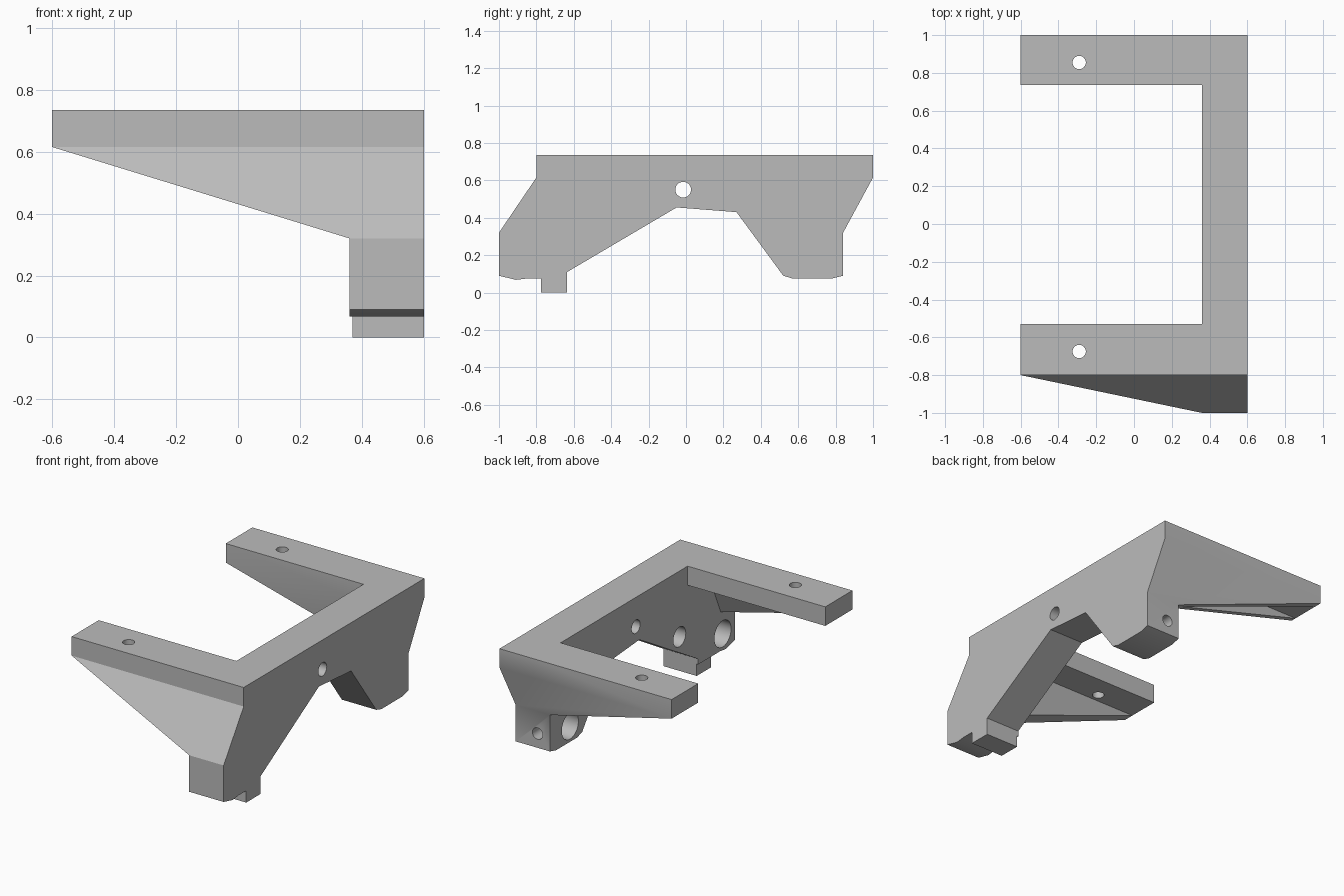
import bpy, bmesh, math
from mathutils import Vector

cube = bpy.data.objects.get("Cube")
if cube:
    bpy.data.objects.remove(cube, do_unlink=True)

grey = bpy.data.materials.new("plain grey")
grey.use_nodes = True
colour = (0.5, 0.5, 0.5, 1)
grey.diffuse_color = colour
grey.node_tree.nodes["Principled BSDF"].inputs["Base Color"].default_value = colour

TOP, LOW, KNEE = 0.735, 0.615, 0.32
TIP, INNER, OUTER = -0.6, 0.36, 0.6


def add_object(name, bm):
    bmesh.ops.recalc_face_normals(bm, faces=bm.faces)
    mesh = bpy.data.meshes.new(name)
    bm.to_mesh(mesh)
    bm.free()
    mesh.materials.append(grey)
    obj = bpy.data.objects.new(name, mesh)
    bpy.context.collection.objects.link(obj)
    return obj


def extrude_profile(name, points, x0, x1):
    bm = bmesh.new()
    face = bm.faces.new([bm.verts.new((x0, y, z)) for y, z in points])
    out = bmesh.ops.extrude_face_region(bm, geom=[face])
    verts = [v for v in out["geom"] if isinstance(v, bmesh.types.BMVert)]
    bmesh.ops.translate(bm, verts=verts, vec=(x1 - x0, 0, 0))
    return add_object(name, bm)


def box(name, x0, x1, y0, y1, z0, z1):
    return extrude_profile(name, [(y0, z0), (y1, z0), (y1, z1), (y0, z1)], x0, x1)


def rib(name, top, bottom):
    """Triangular web under an arm; top and bottom are (y, y) thickness spans."""
    bm = bmesh.new()
    for a, b in zip(top, bottom):
        for p in ((TIP, a, LOW), (INNER, a, LOW), (INNER, b, KNEE)):
            bm.verts.new(p)
    bmesh.ops.convex_hull(bm, input=bm.verts)
    bmesh.ops.dissolve_limit(bm, angle_limit=0.01, verts=bm.verts, edges=bm.edges)
    return add_object(name, bm)


def cutter(name, start, end, radius):
    a, b = Vector(start), Vector(end)
    bm = bmesh.new()
    bmesh.ops.create_cone(bm, cap_ends=True, segments=32, radius1=radius,
                          radius2=radius, depth=(b - a).length)
    turn = (b - a).to_track_quat("Z", "Y").to_matrix()
    bmesh.ops.rotate(bm, verts=bm.verts, matrix=turn)
    bmesh.ops.translate(bm, verts=bm.verts, vec=(a + b) / 2)
    return add_object(name, bm)


def combine(target, other, operation):
    mod = target.modifiers.new(operation, "BOOLEAN")
    mod.operation, mod.solver, mod.object = operation, "EXACT", other
    bpy.context.view_layer.objects.active = target
    bpy.ops.object.modifier_apply(modifier=mod.name)
    bpy.data.objects.remove(other, do_unlink=True)


# Side wall with two legs
profile = [(-0.80, TOP), (-0.80, LOW), (-1, KNEE), (-1, 0.09), (-0.91, 0.068),
           (-0.85, 0.075), (-0.635, 0.075), (-0.635, 0.11), (-0.05, 0.455),
           (0.27, 0.43), (0.52, 0.09), (0.57, 0.075), (0.78, 0.075),
           (0.84, 0.09), (0.84, KNEE), (1, LOW), (1, TOP)]
bracket = extrude_profile("bracket", profile, INNER, OUTER)

# Foot, arms and their webs
parts = [
    box("foot", 0.37, OUTER, -0.775, -0.635, 0, 0.12),
    box("front_arm", TIP, INNER, -0.80, -0.53, LOW, TOP),
    box("back_arm", TIP, INNER, 0.735, 1, LOW, TOP),
    rib("front_web", (-0.80, -0.73), (-1, -0.86)),
    rib("back_outer_web", (1, 0.95), (0.84, 0.81)),
    rib("back_inner_web", (0.735, 0.77), (0.79, 0.82)),
]
for part in parts:
    combine(bracket, part, "UNION")

# Screw holes through arms and wall, blind bores on the inner side
holes = [
    ((-0.29, 0.855, 0.55), (-0.29, 0.855, 0.8), 0.035),
    ((-0.29, -0.675, 0.55), (-0.29, -0.675, 0.8), 0.035),
    ((0.3, -0.015, 0.55), (0.7, -0.015, 0.55), 0.042),
    ((0.3, -0.45, 0.32), (0.52, -0.45, 0.32), 0.062),
    ((0.3, -0.88, 0.175), (0.52, -0.88, 0.175), 0.083),
    ((0.3, 0.64, 0.175), (0.52, 0.64, 0.175), 0.083),
    ((0.447, 0.64, 0.18), (0.447, 0.9, 0.18), 0.036),
]
for start, end, radius in holes:
    combine(bracket, cutter("hole_cutter", start, end, radius), "DIFFERENCE")

# Merge flat regions and smooth shallow bends
bm = bmesh.new()
bm.from_mesh(bracket.data)
bmesh.ops.remove_doubles(bm, verts=bm.verts, dist=0.0005)
bmesh.ops.dissolve_limit(bm, angle_limit=0.01, verts=bm.verts, edges=bm.edges)
bm.to_mesh(bracket.data)
bm.free()
bpy.ops.object.select_all(action="DESELECT")
bracket.select_set(True)
bpy.context.view_layer.objects.active = bracket
bpy.ops.object.shade_smooth_by_angle(angle=math.radians(30))
